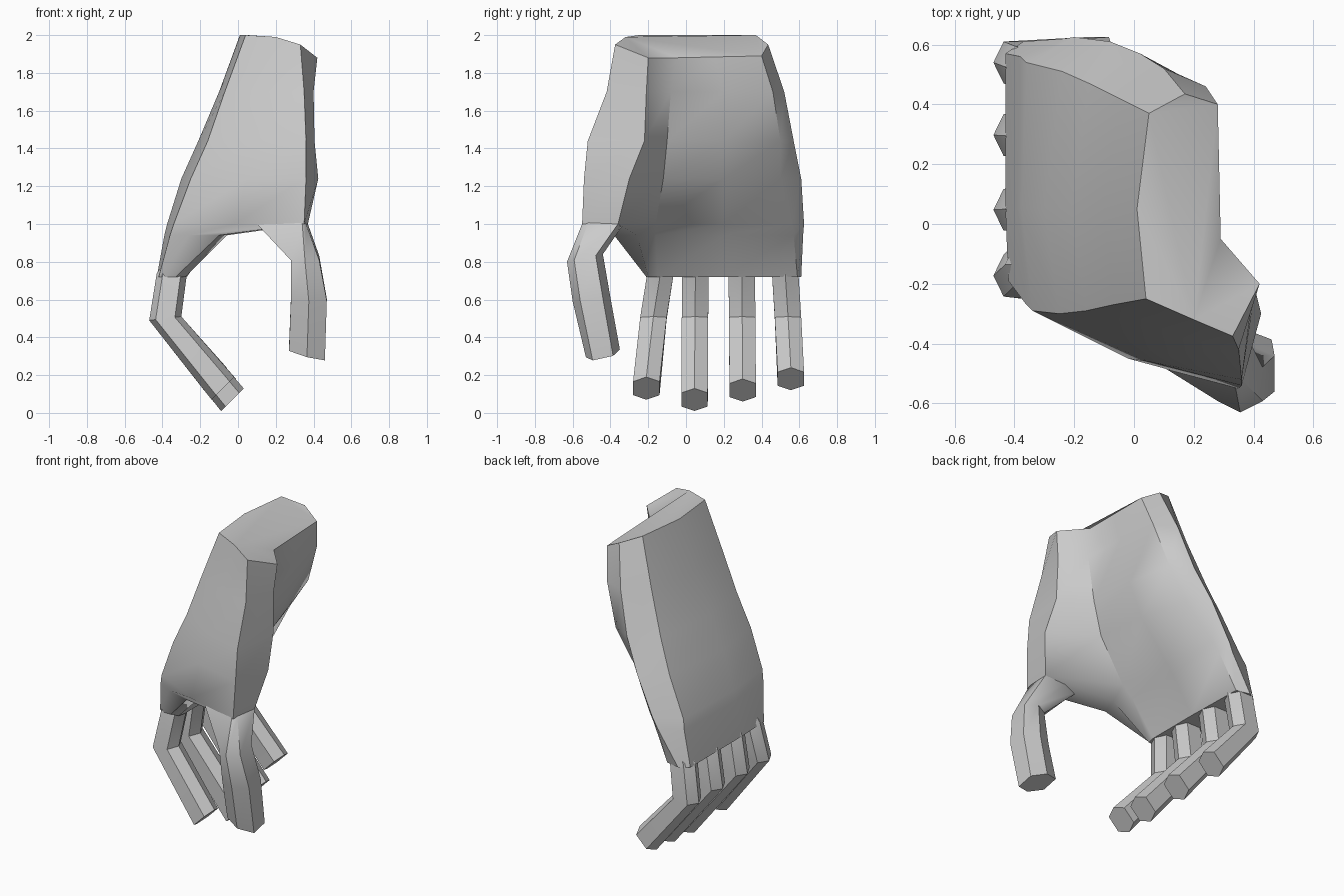
import bpy
import bmesh
import math
from mathutils import Vector

default_cube = bpy.data.objects.get("Cube")
if default_cube:
    bpy.data.objects.remove(default_cube, do_unlink=True)

# One plain grey for the whole hand
GREY = (0.6, 0.6, 0.6, 1.0)
grey = bpy.data.materials.new("plain grey")
grey.use_nodes = True
grey.diffuse_color = GREY
grey.node_tree.nodes["Principled BSDF"].inputs["Base Color"].default_value = GREY


def loft(name, rings):
    """Skin a stack of equal-length rings and close both ends."""
    bm = bmesh.new()
    loops = [[bm.verts.new(point) for point in ring] for ring in rings]
    count = len(loops[0])
    for lower, upper in zip(loops, loops[1:]):
        for i in range(count):
            j = (i + 1) % count
            bm.faces.new((lower[i], lower[j], upper[j], upper[i]))
    caps = [bm.faces.new(loops[0]), bm.faces.new(loops[-1])]
    bmesh.ops.recalc_face_normals(bm, faces=bm.faces[:])
    bmesh.ops.triangulate(bm, faces=caps, ngon_method='EAR_CLIP')
    mesh = bpy.data.meshes.new(name)
    bm.to_mesh(mesh)
    bm.free()
    mesh.materials.append(grey)
    obj = bpy.data.objects.new(name, mesh)
    bpy.context.collection.objects.link(obj)
    bpy.ops.object.select_all(action='DESELECT')
    obj.select_set(True)
    bpy.context.view_layer.objects.active = obj
    bpy.ops.object.shade_smooth_by_angle(angle=math.radians(40))
    return obj


def hexagon(center, ridge, side):
    """Six-sided section: points along the ridge axis, flats on the sides."""
    c, r, s = Vector(center), Vector(ridge), Vector(side)
    flat = r * 0.6
    return [c + r, c + flat + s, c - flat + s, c - r, c - flat - s, c + flat - s]


def section(z, *outline):
    return [(x, y, z) for x, y in outline]


# Palm and wrist: each outline runs over the back, little-finger edge,
# palm, thumb mound and front side
wrist = section(
    2, (.04, -.25), (.01, .05), (.05, .37), (.17, .435), (.28, .4),
    (.285, .15), (.29, -.05), (.42, -.2), (.33, -.375), (.2, -.32))
# The wrist is cut on a slant, lowest along the palm
drops = (0, 0, 0, .05, .11, .12, .12, .12, .05, .01)
wrist = [(x, y, z - drop) for (x, y, z), drop in zip(wrist, drops)]

forearm = section(
    1.7, (-.07, -.27), (-.1, .05), (-.05, .42), (.1, .52), (.24, .46),
    (.27, .2), (.28, -.08), (.4, -.21), (.35, -.42), (.16, -.38))
heel = section(
    1.44, (-.16, -.29), (-.21, .05), (-.15, .47), (.02, .57), (.15, .5),
    (.2, .2), (.22, -.1), (.405, -.22), (.36, -.52), (.1, -.44))
crease = section(
    1.24, (-.25, -.3), (-.3, .05), (-.24, .51), (-.08, .61), (.02, .5),
    (.11, .2), (.15, -.12), (.425, -.3), (.36, -.54), (.05, -.46))
mound = section(
    1, (-.34, -.29), (-.375, .05), (-.36, .54), (-.2, .625), (-.13, .56),
    (-.08, .2), (-.05, -.16), (.37, -.36), (.35, -.55), (-.02, -.45))
web = section(
    .94, (-.36, -.27), (-.39, .05), (-.38, .56), (-.23, .62), (-.17, .57),
    (-.13, .2), (-.12, -.16), (-.06, -.26), (-.1, -.38), (-.26, -.33))
knuckles = section(
    .72, (-.42, -.19), (-.43, .05), (-.43, .57), (-.37, .61), (-.28, .59),
    (-.27, .2), (-.27, -.15), (-.28, -.2), (-.33, -.21), (-.38, -.21))
loft("palm_and_wrist", [wrist, forearm, heel, crease, mound, web, knuckles])

# Four curled fingers: base y, tip y, tip centre x and z
fingers = {
    "index_finger": (-.135, -.21, -.08, .13),
    "middle_finger": (.05, .045, -.03, .07),
    "ring_finger": (.295, .3, -.07, .12),
    "little_finger": (.525, .555, -.12, .18),
}
for name, (base_y, tip_y, tip_x, tip_z) in fingers.items():
    mid_y = base_y + (tip_y - base_y) * 0.5
    side = (0, 0.07, 0)
    loft(name, [
        hexagon((-.27, base_y, .88), (.06, 0, 0), (0, .04, 0)),
        hexagon((-.35, base_y, .74), (.08, 0, 0), side),
        hexagon((-.385, mid_y, .5), (.085, 0, .01), side),
        hexagon((tip_x, tip_y, tip_z), (.06, 0, .06), side),
    ])

# Thumb: buried root, broad joint under the mound, then two straight bones
loft("thumb", [
    hexagon((.24, -.42, 1.1), (0, .05, 0), (.05, 0, 0)),
    section(1, (.22, -.33), (.37, -.36), (.36, -.52), (.34, -.55),
            (.1, -.48), (.1, -.36)),
    hexagon((.355, -.535, .82), (0, .095, .02), (.075, 0, 0)),
    hexagon((.375, -.5, .6), (0, .1, .01), (.095, 0, 0)),
    hexagon((.365, -.44, .315), (0, .09, .02), (.095, 0, -.025)),
])
